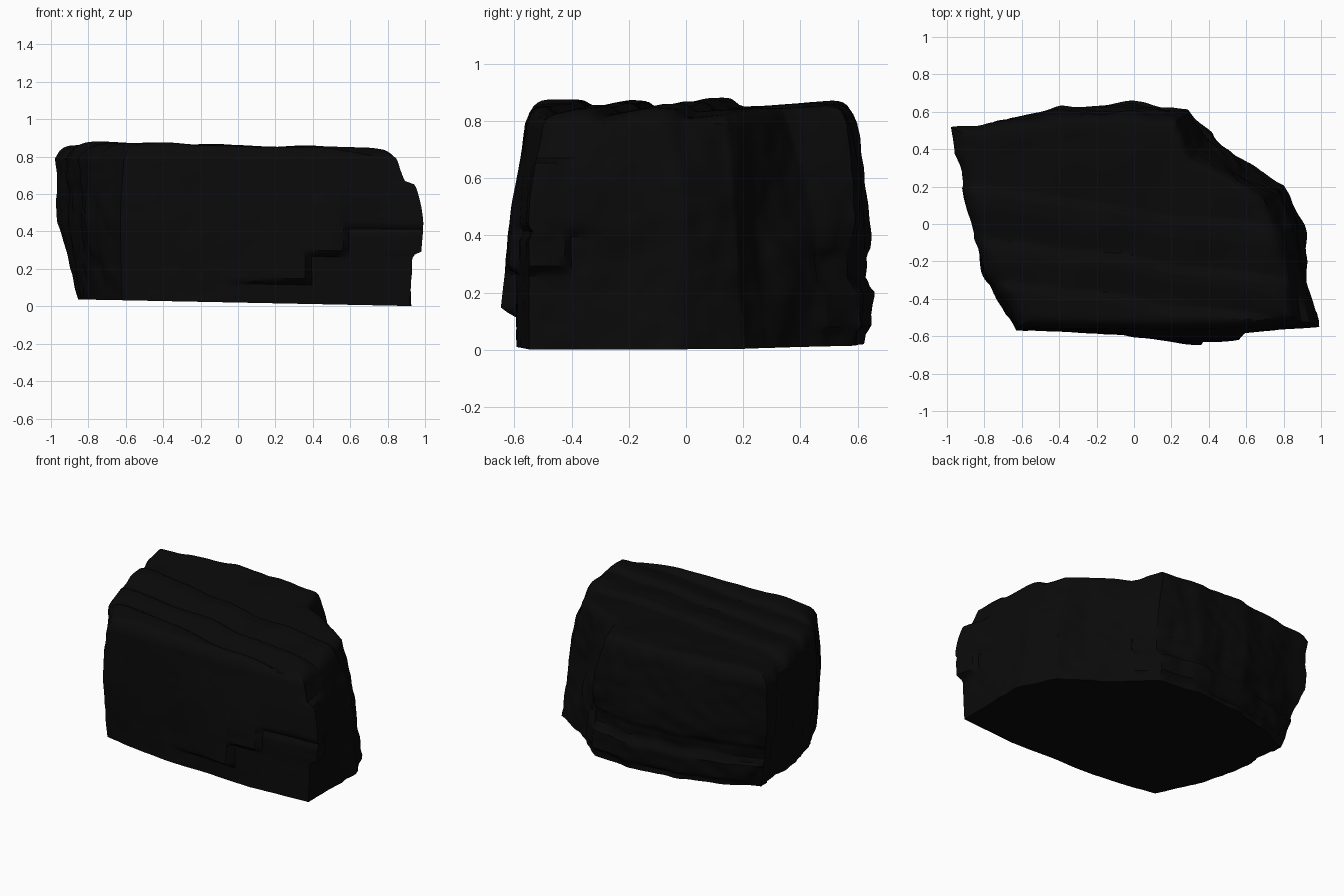
import bpy, bmesh, math
from mathutils import Vector, noise

cube = bpy.data.objects.get("Cube")
if cube:
    bpy.data.objects.remove(cube, do_unlink=True)

# Matching outlines of the boulder at the base, the waist and the shoulder
BASE = [(-.85, .4), (-.6, .52), (-.35, .58), (0, .62), (.28, .58), (.42, .46),
        (.67, .28), (.81, .21), (.9, 0), (.92, -.25), (.92, -.55), (.5, -.59),
        (0, -.59), (-.3, -.58), (-.62, -.53), (-.75, -.25), (-.83, .1)]
WAIST = [(-.96, .5), (-.6, .57), (-.38, .62), (0, .64), (.3, .59), (.38, .44),
         (.6, .25), (.75, .17), (.86, 0), (.91, -.25), (.94, -.55), (.5, -.59),
         (0, -.59), (-.3, -.58), (-.63, -.57), (-.8, -.25), (-.89, .1)]
SHOULDER = [(-.98, .52), (-.6, .56), (-.4, .6), (0, .6), (.23, .55), (.32, .36),
            (.52, .24), (.68, .14), (.77, -.05), (.82, -.27), (.85, -.5), (.5, -.56),
            (0, -.56), (-.3, -.56), (-.61, -.55), (-.79, -.25), (-.9, .1)]
WAIST_Z, SHOULDER_Z = .45, .79
LAYER_EDGES = [-.75, -.4, -.18, .09, .75]
PER_SEGMENT, SIDE_RINGS, CAP_RINGS = 14, 46, 40


def resample(outline):
    """Split every segment of a closed outline evenly."""
    points = []
    for a, b in zip(outline, outline[1:] + outline[:1]):
        a, b = Vector(a), Vector(b)
        points += [a.lerp(b, i / PER_SEGMENT) for i in range(PER_SEGMENT)]
    return points


def clamp(value):
    return max(0, min(1, value))


def step(value, edge, width=.025):
    """Steep ramp from 0 to 1 around an edge."""
    t = clamp((value - edge) / width + .5)
    return t * t * (3 - 2 * t)


def band(value, low, high):
    return step(value, low) * (1 - step(value, high))


def layer_height(x, y):
    """Tilted rock layers: each rises towards the back, then drops."""
    s = y + .13 * x + .04 * noise.noise(Vector((x * 2.5, y * 2, 3)))
    for low, high in zip(LAYER_EDGES, LAYER_EDGES[1:]):
        if low <= s < high:
            t = (s - low) / (high - low)
            return .028 * min(t * 1.8, 1) * (1 - step(s, high - .025, .05))
    return 0


def top_z(x, y):
    return .832 - .02 * x + layer_height(x, y) + .012 * noise.noise(Vector((x * 4, y * 4, 9)))


def bottom_z(x):
    return .02 - .02 * x


def weathered(p):
    """Push a wall point in or out for bumps and broken slabs."""
    x, y, z = p
    out = Vector((x, y * 1.5, 0)).normalized()
    fade = .35 if y < -.5 else 1
    bump = .025 * noise.noise(Vector((x * 4, y * 4, z * 3))) + .012 * noise.noise(p * 11)
    p = p + out * bump * fade
    if y < -.48:
        # overhanging slab, thinning upwards, with a stepped lower edge
        edge = .13 if x < .37 else .28
        taper = clamp((x + .1) / .4) * clamp(1 - (z - .13) / .6)
        p.y -= .055 * taper * step(z, edge) * (1 - step(x, .57))
        # crack across the corner
        p.y += .015 * step(x, .58) * band(z, .395, .425)
    if x > .8 and y < -.28:
        # projecting corner block with a stepped lower edge
        edge = .28 if y < -.42 else .41
        p.x += .05 * clamp((-.28 - y) / .25) * band(z, edge, .66)
    if y > .45:
        # bulging foot and a hollow above it on the back
        p.y += .02 * band(z, .07, .21) - .015 * band(z, .24, .34)
    if x < -.6:
        # ends of the layers stick out unevenly
        s = y + .13 * x
        p.x -= .012 * band(s, -.4, -.18) - .012 * band(s, .09, .22)
    return p


base, waist, shoulder = map(resample, (BASE, WAIST, SHOULDER))
count = len(base)
bm = bmesh.new()
rings = []

# Bottom cap, from the middle outwards
for k in range(1, CAP_RINGS):
    f = k / CAP_RINGS
    rings.append([bm.verts.new((q.x * f, q.y * f, bottom_z(q.x * f))) for q in base])

# Walls
for k in range(SIDE_RINGS + 1):
    ring = []
    for a, b, c in zip(base, waist, shoulder):
        low = bottom_z(a.x)
        z = low + (SHOULDER_Z - low) * k / SIDE_RINGS
        if z < WAIST_Z:
            q = a.lerp(b, z / WAIST_Z)
        else:
            q = b.lerp(c, ((z - WAIST_Z) / (SHOULDER_Z - WAIST_Z)) ** 1.4)
        ring.append(bm.verts.new(weathered(Vector((q.x, q.y, z)))))
    rings.append(ring)

# Layered top, continuing inwards from the last wall ring
rim = [v.co.copy() for v in rings[-1]]
for k in range(1, CAP_RINGS):
    f = 1 - k / CAP_RINGS
    ring = []
    for q in rim:
        x, y = q.x * f, q.y * f
        z = SHOULDER_Z + (top_z(x, y) - SHOULDER_Z) * (1 - f ** 28)
        ring.append(bm.verts.new((x, y, z)))
    rings.append(ring)

for lower, upper in zip(rings, rings[1:]):
    for i in range(count):
        j = (i + 1) % count
        bm.faces.new((lower[i], lower[j], upper[j], upper[i]))
for ring, z in ((rings[0], bottom_z(0)), (rings[-1], top_z(0, 0))):
    centre = bm.verts.new((0, 0, z))
    for i in range(count):
        bm.faces.new((ring[i], ring[(i + 1) % count], centre))
bmesh.ops.recalc_face_normals(bm, faces=bm.faces)

mesh = bpy.data.meshes.new("boulder")
bm.to_mesh(mesh)
bm.free()
boulder = bpy.data.objects.new("boulder", mesh)
bpy.context.collection.objects.link(boulder)

# Black stone
stone = bpy.data.materials.new("black_stone")
stone.use_nodes = True
colour = (.003, .003, .003, 1)
stone.diffuse_color = colour
stone.node_tree.nodes["Principled BSDF"].inputs["Base Color"].default_value = colour
mesh.materials.append(stone)

bpy.ops.object.select_all(action="DESELECT")
boulder.select_set(True)
bpy.context.view_layer.objects.active = boulder
bpy.ops.object.shade_smooth_by_angle(angle=math.radians(35))
